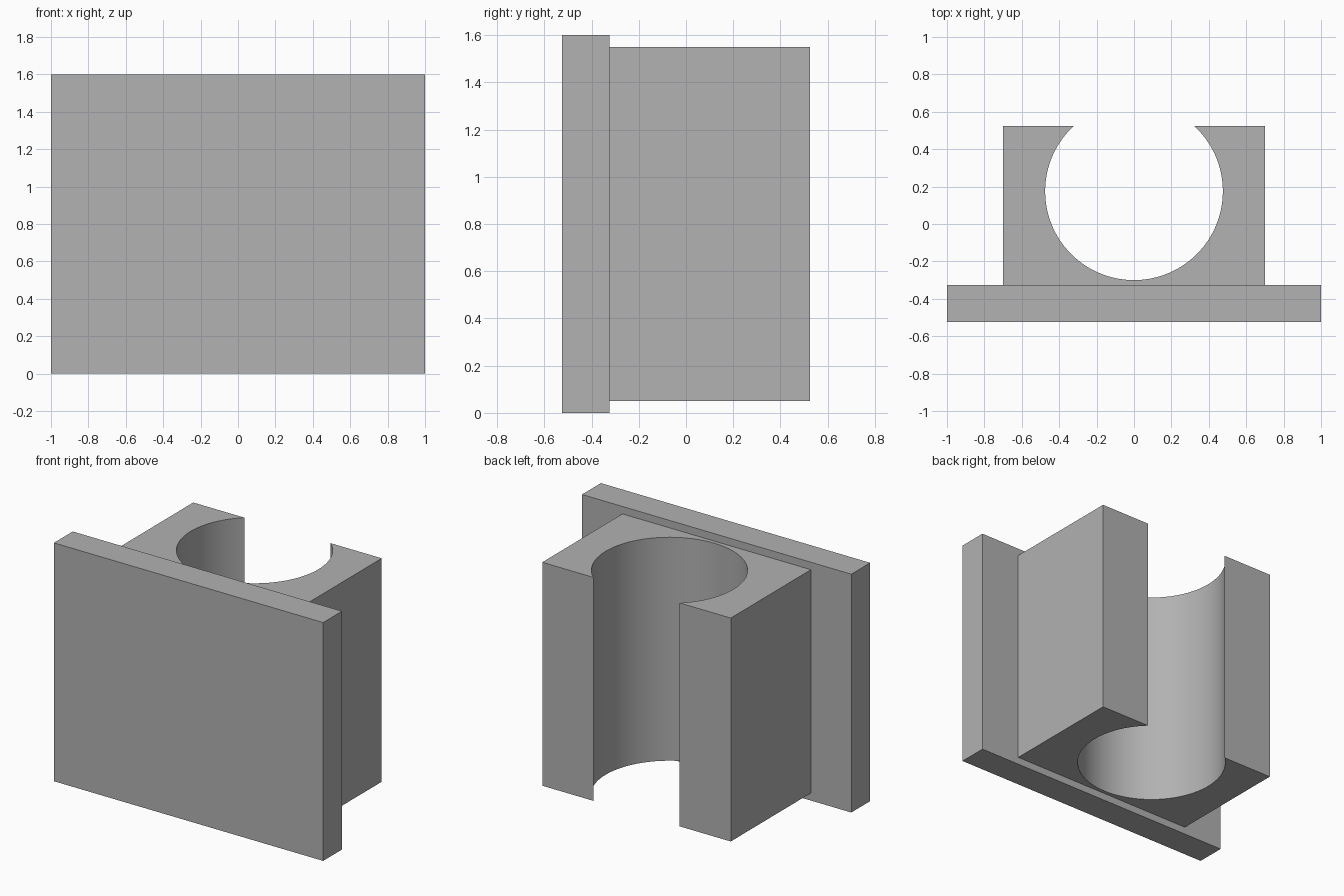
import bpy, bmesh, math

cube = bpy.data.objects.get("Cube")
if cube:
    bpy.data.objects.remove(cube, do_unlink=True)

grey = bpy.data.materials.new("plain grey")
grey.use_nodes = True
colour = (0.445, 0.445, 0.445, 1)
grey.diffuse_color = colour
grey.node_tree.nodes["Principled BSDF"].inputs["Base Color"].default_value = colour


def extrude_profile(name, points, bottom, top):
    """Raise a counter-clockwise outline in x, y into a solid."""
    bm = bmesh.new()
    face = bm.faces.new([bm.verts.new((x, y, bottom)) for x, y in points])
    raised = bmesh.ops.extrude_face_region(bm, geom=[face], use_keep_orig=True)
    verts = [v for v in raised["geom"] if isinstance(v, bmesh.types.BMVert)]
    bmesh.ops.translate(bm, verts=verts, vec=(0, 0, top - bottom))
    bmesh.ops.recalc_face_normals(bm, faces=bm.faces)
    mesh = bpy.data.meshes.new(name)
    bm.to_mesh(mesh)
    bm.free()
    mesh.materials.append(grey)
    obj = bpy.data.objects.new(name, mesh)
    bpy.context.collection.objects.link(obj)
    return obj


front, joint, back = -0.525, -0.325, 0.525

# Flat front plate
extrude_profile("front_plate",
                [(-1, front), (1, front), (1, joint), (-1, joint)], 0, 1.6)

# Holder block with a round bore that opens through the back
half_width, radius, bore_y, segments = 0.7, 0.475, 0.175, 96
lip = math.asin((back - bore_y) / radius)
sweep = math.pi + 2 * lip
outline = [(-half_width, back), (-half_width, joint),
           (half_width, joint), (half_width, back)]
for i in range(segments + 1):
    a = lip - sweep * i / segments
    outline.append((radius * math.cos(a), bore_y + radius * math.sin(a)))
block = extrude_profile("holder_block", outline, 0.05, 1.55)

# Smooth bore, sharp edges elsewhere
bpy.ops.object.select_all(action="DESELECT")
block.select_set(True)
bpy.context.view_layer.objects.active = block
bpy.ops.object.shade_smooth_by_angle(angle=math.radians(30))
